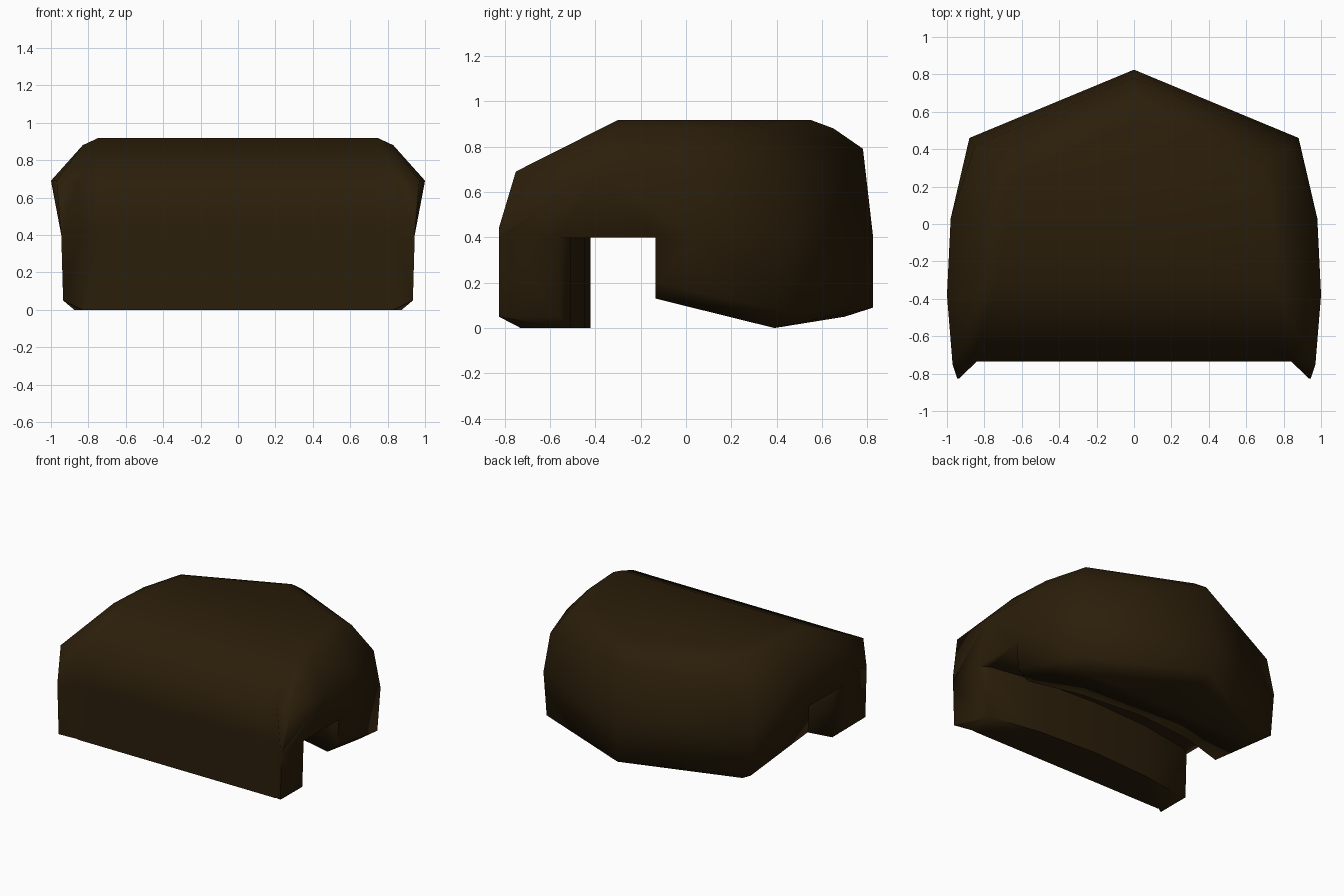
import bpy, bmesh, math

cube = bpy.data.objects.get("Cube")
if cube:
    bpy.data.objects.remove(cube, do_unlink=True)

brown = bpy.data.materials.new("dark brown")
brown.use_nodes = True
colour = (0.024, 0.013, 0.003, 1)
brown.diffuse_color = colour
bsdf = brown.node_tree.nodes["Principled BSDF"]
bsdf.inputs["Base Color"].default_value = colour
bsdf.inputs["Roughness"].default_value = 0.9


def make_object(name, bm):
    bmesh.ops.recalc_face_normals(bm, faces=bm.faces)
    mesh = bpy.data.meshes.new(name)
    bm.to_mesh(mesh)
    bm.free()
    mesh.materials.append(brown)
    obj = bpy.data.objects.new(name, mesh)
    bpy.context.collection.objects.link(obj)
    return obj


def mirrored_hull(name, points):
    """Convex block around the points and their mirror images in x."""
    bm = bmesh.new()
    for p in {(s * x, y, z) for x, y, z in points for s in (-1, 1)}:
        bm.verts.new(p)
    bmesh.ops.convex_hull(bm, input=bm.verts)
    loose = [v for v in bm.verts if not v.link_faces]
    bmesh.ops.delete(bm, geom=loose, context="VERTS")
    bmesh.ops.remove_doubles(bm, verts=bm.verts, dist=0.0005)
    bmesh.ops.dissolve_limit(bm, angle_limit=0.01, verts=bm.verts, edges=bm.edges)
    return make_object(name, bm)


def prism(name, outline, low, high):
    bm = bmesh.new()
    face = bm.faces.new([bm.verts.new((x, y, low)) for x, y in outline])
    top = bmesh.ops.extrude_face_region(bm, geom=[face])["geom"]
    for v in top:
        if isinstance(v, bmesh.types.BMVert):
            v.co.z = high
    return make_object(name, bm)


def combine(target, other, operation):
    mod = target.modifiers.new(operation.lower(), "BOOLEAN")
    mod.operation, mod.object, mod.solver = operation, other, "EXACT"
    bpy.context.view_layer.objects.active = target
    bpy.ops.object.modifier_apply(modifier=mod.name)
    bpy.data.objects.remove(other, do_unlink=True)


# Outline at the height of the slot ceiling
WAIST = 0.4
bowed_wall = [(.876, -.51), (.48, -.445), (0, -.42)]
front_waist = [(.945, -.825, WAIST), (.945, -.56, WAIST)]
front_waist += [(x, y, WAIST) for x, y in bowed_wall]
rear_waist = [(.945, -.135, WAIST), (.94, .03, WAIST),
              (.88, .46, WAIST), (0, .825, WAIST)]

# Upper shell: widest ring, shoulder, flat crown and pointed back
body = mirrored_hull("body", front_waist + rear_waist + [
    (.945, -.825, .44), (.97, -.75, .69), (1, -.38, .69), (.98, .03, .69),
    (.85, .42, .69), (0, .78, .79),
    (.83, -.31, .88), (.81, .02, .88), (.72, .34, .88), (0, .65, .88),
    (.75, -.3, .917), (.75, -.02, .917), (.64, .25, .917), (0, .55, .917)])

# Front wall with chamfered foot and bowed inner side
front_wall = mirrored_hull("front_wall", front_waist + [
    (.935, -.825, .05), (.935, -.56, .05), (.83, -.74, 0)]
    + [(x, y, 0) for x, y in bowed_wall])

# Rear block with sloping underside
rear_block = mirrored_hull("rear_block", rear_waist + [
    (.935, -.135, .2), (.85, -.135, .13), (.86, .45, .07),
    (.75, .39, 0), (0, .7, .05), (0, .825, .09)])

combine(body, front_wall, "UNION")
combine(body, rear_block, "UNION")

# Cross slot, with its rear side bowed back in the middle
slot = prism("slot_cutter", [
    (-1.1, -.42), (1.1, -.42), (1.1, -.135), (.85, -.135), (.48, .01),
    (0, .075), (-.48, .01), (-.85, -.135), (-1.1, -.135)], -.1, WAIST)
combine(body, slot, "DIFFERENCE")

# Recess of the front panel between the flared corners
recess = prism("recess_cutter", [(-.84, -.735), (.84, -.735), (1.05, -.935),
                                 (-1.05, -.935)], -.1, 1.1)
combine(body, recess, "DIFFERENCE")

# Clean up, then split the front panel evenly for smooth shading
bm = bmesh.new()
bm.from_mesh(body.data)
bmesh.ops.remove_doubles(bm, verts=bm.verts, dist=0.001)
bmesh.ops.dissolve_limit(bm, angle_limit=0.01, verts=bm.verts, edges=bm.edges)
bmesh.ops.recalc_face_normals(bm, faces=bm.faces)
cuts = [((x, 0, 0), (1, 0, 0)) for x in (-.74, 0, .74)]
cuts.append(((0, 0, .42), (0, 0, 1)))
for point, normal in cuts:
    front = [f for f in bm.faces
             if f.normal.y < -.3 and f.calc_center_median().y < -.4]
    edges = {e for f in front for e in f.edges}
    verts = {v for f in front for v in f.verts}
    bmesh.ops.bisect_plane(bm, geom=list(verts) + list(edges) + front,
                           dist=0.0001, plane_co=point, plane_no=normal)
bm.to_mesh(body.data)
bm.free()

bpy.ops.object.select_all(action="DESELECT")
body.select_set(True)
bpy.context.view_layer.objects.active = body
bpy.ops.object.shade_smooth_by_angle(angle=math.radians(85))
